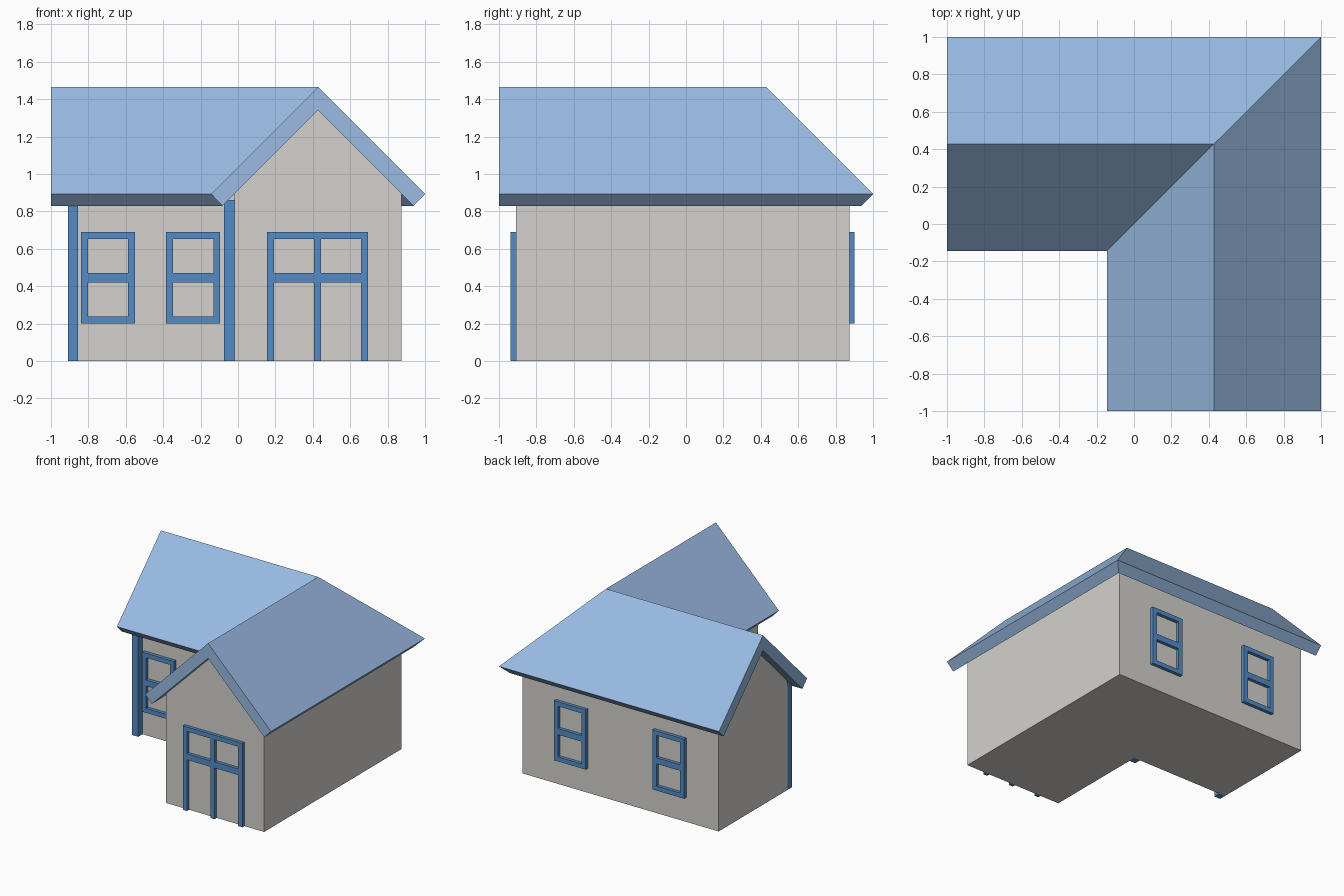
import bpy, bmesh

cube = bpy.data.objects.get("Cube")
if cube:
    bpy.data.objects.remove(cube, do_unlink=True)


def material(name, rgb):
    m = bpy.data.materials.new(name)
    m.use_nodes = True
    m.diffuse_color = (*rgb, 1)
    m.node_tree.nodes["Principled BSDF"].inputs["Base Color"].default_value = (*rgb, 1)
    return m


WALL = material("warm grey plaster", (0.66, 0.64, 0.61))
ROOF = material("light blue roof", (0.32, 0.50, 0.77))
TRIM = material("blue trim", (0.09, 0.26, 0.56))

RIDGE = 0.428      # the ridge of both wings, in x and in y
WALL_END = -0.91   # outer end of both wings
INNER = -0.02      # walls of the inside corner
BACK = 0.875       # back wall


def finish(name, bm, mat):
    bmesh.ops.recalc_face_normals(bm, faces=bm.faces)
    mesh = bpy.data.meshes.new(name)
    bm.to_mesh(mesh)
    bm.free()
    mesh.materials.append(mat)
    obj = bpy.data.objects.new(name, mesh)
    bpy.context.collection.objects.link(obj)
    return obj


def sweep_l(name, profile, end, mat):
    """Sweep an (offset from ridge, height) profile round the L with a mitred corner."""
    bm = bmesh.new()
    rings = [
        [bm.verts.new((RIDGE + d, end, z)) for d, z in profile],
        [bm.verts.new((RIDGE + d, RIDGE + d, z)) for d, z in profile],
        [bm.verts.new((end, RIDGE + d, z)) for d, z in profile],
    ]
    n = len(profile)
    for a, b in zip(rings, rings[1:]):
        for i in range(n):
            j = (i + 1) % n
            bm.faces.new((a[i], a[j], b[j], b[i]))
    bm.faces.new(rings[0])
    bm.faces.new(rings[-1])
    return finish(name, bm, mat)


def boxes(name, parts, mat):
    """Join boxes given as (x0, x1, y0, y1, z0, z1)."""
    bm = bmesh.new()
    for x0, x1, y0, y1, z0, z1 in parts:
        vs = bmesh.ops.create_cube(bm, size=1)["verts"]
        for v in vs:
            v.co.x = x1 if v.co.x > 0 else x0
            v.co.y = y1 if v.co.y > 0 else y0
            v.co.z = z1 if v.co.z > 0 else z0
    return finish(name, bm, mat)


# Walls with gables, tops tucked just into the roof
half = BACK - RIDGE
sweep_l("walls", [(-half, 0), (half, 0), (half, 0.9), (0, 1.347), (-half, 0.9)],
        WALL_END, WALL)

# Thick roof slab with square-cut eaves
sweep_l("roof", [(-0.572, 0.893), (0, 1.465), (0.572, 0.893),
                 (0.511, 0.83), (0, 1.341), (-0.511, 0.83)], -1, ROOF)

# Corner posts under the front eave
POST = 0.055
for name, x in (("outer_post", WALL_END), ("inner_post", INNER - POST)):
    boxes(name, [(x, x + POST, INNER - POST, INNER, 0, 0.86)], TRIM)

# Window and door frames
BAR, TOP, SILL, DEPTH = 0.037, 0.69, 0.2, 0.027
RAIL = (0.42, 0.47)


def frame(name, x0, x1, wall_y, side, bottom, uprights, sill):
    y0, y1 = sorted((wall_y - side * 0.005, wall_y + side * DEPTH))
    step = (x1 - x0 - BAR) / (uprights - 1)
    posts = [x0 + i * step for i in range(uprights)]
    parts = [(x, x + BAR, y0, y1, bottom, TOP) for x in posts]
    rails = [RAIL, (TOP - BAR, TOP)]
    if sill:
        rails.append((bottom, bottom + BAR))
    for a, b in zip(posts, posts[1:]):
        parts += [(a + BAR, b, y0, y1, *r) for r in rails]
    boxes(name, parts, TRIM)


WIDTH = 0.29
for name, x, wall_y, side in (
        ("front_window_outer", -0.84, INNER, -1),
        ("front_window_inner", -0.385, INNER, -1),
        ("back_window_left", 0.28, BACK, 1),
        ("back_window_right", -0.615, BACK, 1)):
    frame(name, x, x + WIDTH, wall_y, side, SILL, 2, True)

frame("double_door_frame", 0.155, 0.695, WALL_END, -1, 0, 3, False)
